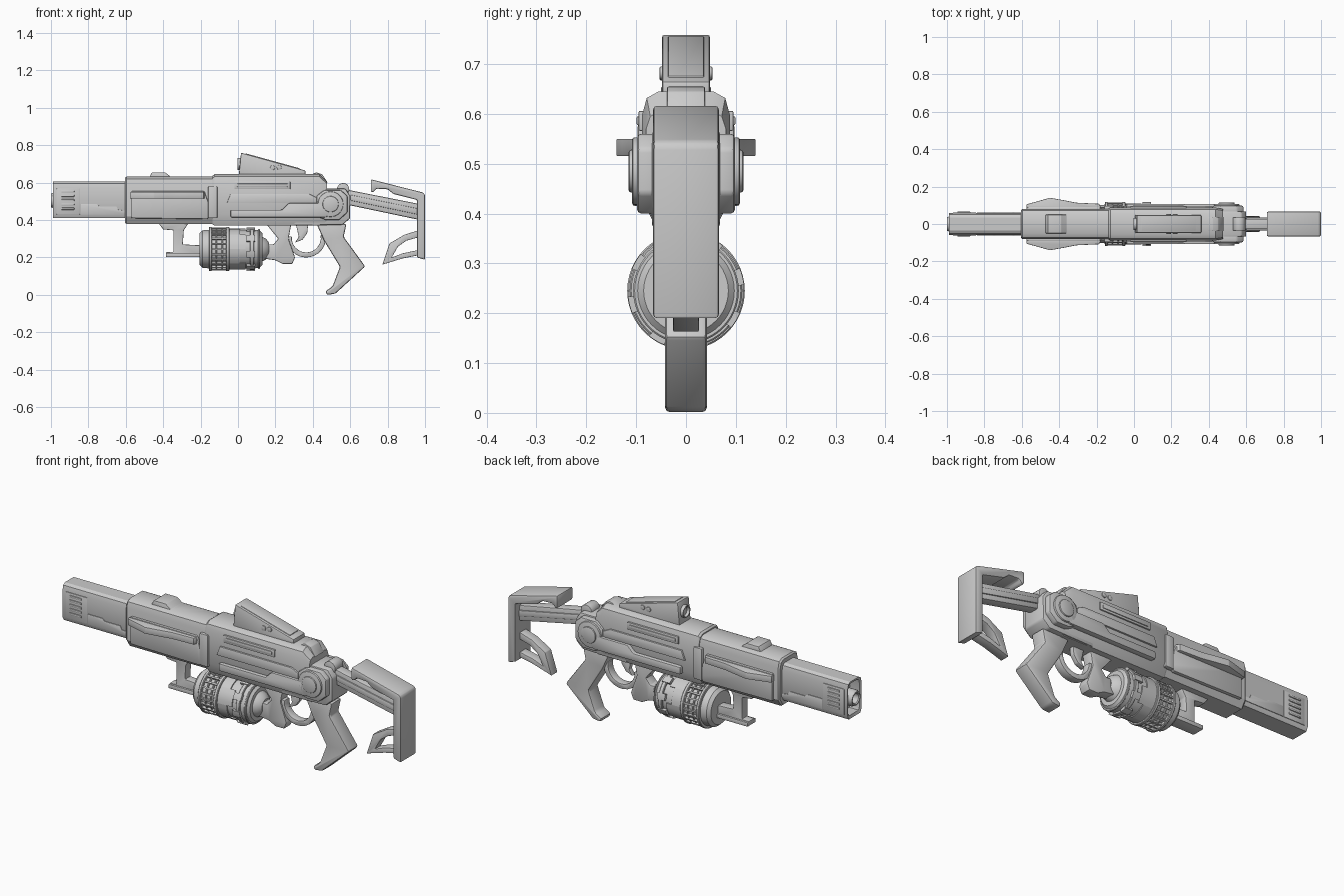
import bpy, bmesh
from math import sin, cos, pi, radians


def finish(bm, name, bevel=0.0, mirror=False, angle=30):
    bmesh.ops.remove_doubles(bm, verts=bm.verts, dist=1e-6)
    bmesh.ops.recalc_face_normals(bm, faces=bm.faces)
    if bevel:
        edges = [e for e in bm.edges if e.is_manifold and e.calc_face_angle(0) > radians(25)]
        bmesh.ops.bevel(bm, geom=edges, offset=bevel, segments=2, profile=0.5,
                        affect='EDGES', clamp_overlap=True)
    me = bpy.data.meshes.new(name)
    bm.to_mesh(me)
    bm.free()
    ob = bpy.data.objects.new(name, me)
    bpy.context.collection.objects.link(ob)
    bpy.ops.object.select_all(action='DESELECT')
    bpy.context.view_layer.objects.active = ob
    ob.select_set(True)
    bpy.ops.object.shade_smooth_by_angle(angle=radians(angle))
    if mirror:
        m = ob.modifiers.new("mirror", 'MIRROR')
        m.use_axis = (False, True, False)
        m.use_mirror_merge = False
    return ob


def skin(name, rings, bevel=0.0, mirror=False):
    """Join equal-length rings of points and cap both ends."""
    bm = bmesh.new()
    vs = [[bm.verts.new(p) for p in r] for r in rings]
    n = len(rings[0])
    for a, b in zip(vs, vs[1:]):
        for i in range(n):
            bm.faces.new((a[i], a[(i + 1) % n], b[(i + 1) % n], b[i]))
    bm.faces.new(vs[0])
    bm.faces.new(vs[-1])
    return finish(bm, name, bevel, mirror)


def prism(name, pts, lo, hi, axis='y', bevel=0.003, mirror=False):
    put = {'x': lambda u, v, t: (t, u, v), 'y': lambda u, v, t: (u, t, v),
           'z': lambda u, v, t: (u, v, t)}[axis]
    return skin(name, [[put(u, v, t) for u, v in pts] for t in (lo, hi)], bevel, mirror)


def rect(x0, x1, z0, z1):
    return [(x0, z0), (x1, z0), (x1, z1), (x0, z1)]


def disc(cu, cv, r, n=32):
    return [(cu + r * cos(2 * pi * i / n), cv + r * sin(2 * pi * i / n)) for i in range(n)]


def sec(x, b, w, t, z0, z1, z2, z3):
    """Eight-sided body section: bottom, middle and top half widths."""
    k = (w + t) / 2 + (w - t) * 0.22
    zk = (z2 + z3) / 2 + (z3 - z2) * 0.22
    half = [(b, z0), (w, z1), (w, z2), (k, zk), (t, z3)]
    return [(x, y, z) for y, z in half] + [(x, -y, z) for y, z in reversed(half)]


def lathe(name, prof, cz, n=48):
    return skin(name, [[(x, r * cos(2 * pi * i / n), cz + r * sin(2 * pi * i / n))
                        for i in range(n)] for x, r in prof])


# Barrel shroud with recessed muzzle
B = (0.048, 0.058, 0.036, 0.41, 0.43, 0.572, 0.605)
I = (0.040, 0.047, 0.030, 0.425, 0.44, 0.565, 0.592)
skin("barrel_shroud", [sec(-0.93, *I), sec(-0.985, *I), sec(-0.99, *B), sec(-0.58, *B)])
lathe("muzzle_ring", [(-0.93, 0.026), (-0.995, 0.026), (-1.0, 0.03), (-1.0, 0.036),
                      (-0.985, 0.042), (-0.925, 0.042)], 0.505, 24)
prism("vent_plate", rect(-0.97, -0.845, 0.43, 0.57), 0.05, 0.061, mirror=True)
for i in range(5):
    z = 0.455 + i * 0.023
    prism("vent_slat", rect(-0.945, -0.875, z, z + 0.011), 0.055, 0.066, mirror=True)
prism("barrel_side_plate", [(-0.84, 0.43), (-0.6, 0.43), (-0.6, 0.45), (-0.64, 0.455), (-0.65, 0.473),
                            (-0.74, 0.473), (-0.755, 0.485), (-0.84, 0.485)],
      0.05, 0.061, bevel=0.001, mirror=True)

# Handguard, its collar and side panels
H = (0.055, 0.08, 0.05, 0.38, 0.42, 0.59, 0.632)
skin("handguard", [sec(-0.605, 0.05, 0.074, 0.046, 0.387, 0.42, 0.585, 0.625),
                   sec(-0.597, *H), sec(-0.1, *H)])
prism("handguard_panel", [(-0.57, 0.41), (-0.165, 0.405), (-0.135, 0.43), (-0.18, 0.555), (-0.57, 0.555)],
      0.07, 0.092, bevel=0.006, mirror=True)
prism("handguard_wing", [(-0.575, 0.08), (-0.575, 0.105), (-0.45, 0.14), (-0.38, 0.128), (-0.31, 0.114),
                         (-0.185, 0.108), (-0.175, 0.08)], 0.515, 0.55, 'z', mirror=True)
prism("front_sight_base", [(-0.48, 0.62), (-0.46, 0.655), (-0.39, 0.655), (-0.36, 0.632), (-0.22, 0.632),
                           (-0.21, 0.62)], -0.05, 0.05)
prism("joint_ribs", rect(-0.16, -0.11, 0.41, 0.58), 0.07, 0.097, bevel=0.006, mirror=True)

# Receiver
R = (0.06, 0.088, 0.055, 0.37, 0.43, 0.598, 0.645)
skin("receiver", [sec(-0.135, 0.056, 0.083, 0.05, 0.375, 0.43, 0.593, 0.638), sec(-0.125, *R),
                  sec(0.435, *R), sec(0.475, 0.06, 0.08, 0.05, 0.37, 0.43, 0.57, 0.605)])
prism("receiver_slot_frame", rect(-0.02, 0.28, 0.566, 0.606), 0.07, 0.095, mirror=True)
prism("receiver_slot_bar", rect(-0.005, 0.265, 0.577, 0.595), 0.08, 0.099, mirror=True)
prism("upper_side_rail", [(-0.06, 0.49), (-0.04, 0.54), (0.38, 0.54), (0.42, 0.52), (0.42, 0.49)],
      0.08, 0.097, mirror=True)
prism("lower_side_rail", [(-0.04, 0.415), (0.47, 0.415), (0.5, 0.44), (0.5, 0.49), (0.27, 0.49),
                          (0.235, 0.455), (-0.04, 0.455)], 0.075, 0.108, bevel=0.006, mirror=True)
prism("rear_top_block", [(0.38, 0.64), (0.42, 0.655), (0.45, 0.645), (0.48, 0.6), (0.38, 0.6)], -0.038, 0.038)

# Wedge scope with lens and bolts
prism("scope_body", [(0.004, 0.635), (0.016, 0.76), (0.36, 0.665), (0.36, 0.635)], -0.048, 0.048, bevel=0.005)
prism("scope_top_plate", [(0.04, 0.745), (0.04, 0.757), (0.33, 0.677), (0.33, 0.665)], -0.036, 0.036)
lathe("scope_lens", [(0.03, 0.02), (0.005, 0.022), (-0.004, 0.026), (-0.004, 0.031), (0.03, 0.034)], 0.70, 24)
for x, z in ((0.185, 0.68), (0.22, 0.682)):
    prism("scope_bolt", disc(x, z, 0.013, 16), 0.04, 0.053, mirror=True)

# Rear frame, pivot and rear sight
prism("rear_frame", [(0.3, 0.37), (0.56, 0.375), (0.6, 0.41), (0.6, 0.53), (0.575, 0.568), (0.44, 0.568),
                     (0.3, 0.5)], -0.068, 0.068, bevel=0.008)
prism("pivot_ear", [(0.42, 0.42), (0.47, 0.4), (0.54, 0.4), (0.585, 0.44), (0.585, 0.53), (0.55, 0.56),
                    (0.46, 0.56), (0.42, 0.53)], 0.05, 0.098, bevel=0.008, mirror=True)
prism("pivot_disc", disc(0.495, 0.485, 0.068), 0.08, 0.108, bevel=0.005, mirror=True)
prism("pivot_cap", disc(0.495, 0.485, 0.043), 0.09, 0.115, bevel=0.005, mirror=True)
prism("rear_sight", disc(0.562, 0.565, 0.033, 20), -0.035, 0.035)

# Folding stock
prism("stock_arm", [(0.57, 0.565), (0.965, 0.487), (0.965, 0.402), (0.57, 0.485)], -0.028, 0.028, bevel=0.008)
prism("stock_arm_rib", [(0.6, 0.535), (0.96, 0.462), (0.96, 0.43), (0.6, 0.505)], -0.034, 0.034)
prism("cheek_rest_and_butt", [(0.71, 0.618), (0.99, 0.547), (1.0, 0.535), (1.0, 0.188), (0.957, 0.2),
                              (0.957, 0.508), (0.83, 0.54), (0.8, 0.565), (0.74, 0.568), (0.725, 0.55),
                              (0.71, 0.55)], -0.066, 0.066, bevel=0.012)
prism("stock_lower_loop", [(0.965, 0.212), (0.88, 0.195), (0.772, 0.162), (0.81, 0.275), (0.89, 0.322),
                           (0.965, 0.345), (0.965, 0.308), (0.9, 0.29), (0.855, 0.258), (0.822, 0.2),
                           (0.88, 0.222), (0.965, 0.24)], -0.026, 0.026)

# Grip, trigger guard and trigger
prism("grip", [(0.42, 0.38), (0.58, 0.38), (0.565, 0.31), (0.68, 0.152), (0.52, 0.006), (0.475, 0.0),
               (0.468, 0.02), (0.505, 0.045), (0.545, 0.15), (0.46, 0.29)], -0.042, 0.042, bevel=0.01)
arc = [radians(a) for a in range(175, 371, 15)]
prism("trigger_guard", [(0.365 + 0.105 * cos(a), 0.305 + 0.105 * sin(a)) for a in arc] +
      [(0.365 + 0.078 * cos(a), 0.305 + 0.078 * sin(a)) for a in reversed(arc)], -0.022, 0.022)
prism("trigger", [(0.31, 0.375), (0.375, 0.375), (0.37, 0.33), (0.345, 0.295), (0.305, 0.28), (0.325, 0.31)],
      -0.013, 0.013)
prism("magazine_link", [(0.1, 0.27), (0.19, 0.27), (0.215, 0.3), (0.15, 0.38), (0.285, 0.38), (0.27, 0.3),
                        (0.305, 0.2), (0.29, 0.165), (0.24, 0.165), (0.2, 0.185), (0.1, 0.2)],
      -0.03, 0.03, bevel=0.006)

# Front bracket
prism("bracket_post", [(-0.43, 0.39), (-0.26, 0.39), (-0.29, 0.345), (-0.295, 0.27), (-0.2, 0.265),
                       (-0.2, 0.205), (-0.385, 0.205), (-0.385, 0.228), (-0.345, 0.23), (-0.345, 0.345),
                       (-0.4, 0.35)], -0.024, 0.024, bevel=0.004)
prism("bracket_foot", rect(-0.385, -0.19, 0.203, 0.225), -0.034, 0.034)

# Drum magazine: core, rings, grid and stepped plates
CZ = 0.245
lathe("drum_core", [(-0.206, 0.06), (-0.206, 0.085), (-0.19, 0.1), (-0.16, 0.103), (0.09, 0.103), (0.115, 0.1),
                    (0.13, 0.085), (0.13, 0.065), (0.15, 0.055), (0.165, 0.035)], CZ)
for x, w, r in ((-0.148, 0.016, 0.118), (-0.115, 0.008, 0.112), (-0.085, 0.008, 0.112),
                (-0.055, 0.018, 0.118), (0.075, 0.022, 0.113), (0.113, 0.01, 0.106)):
    h = w / 2
    lathe("drum_ring", [(x - h, r - 0.02), (x - h, r - 0.003), (x - h + 0.003, r), (x + h - 0.003, r),
                        (x + h, r - 0.003), (x + h, r - 0.02)], CZ)


def curved_plate(name, x0, x1, a0, a1, r):
    rings = []
    for i in range(5):
        a = a0 + (a1 - a0) * i / 4
        rings.append([(x, q * cos(a), CZ + q * sin(a)) for x, q in
                      ((x0, r - 0.015), (x1, r - 0.015), (x1, r), (x0, r))])
    skin(name, rings)


for i in range(24):
    a = 2 * pi * i / 24
    curved_plate("drum_grid_bar", -0.148, -0.055, a - 0.035, a + 0.035, 0.115)
for i in range(8):
    a = 2 * pi * i / 8
    curved_plate("drum_step_plate", -0.046, 0.01 + 0.03 * (i % 2), a, a + pi / 4, 0.109)
    curved_plate("drum_rear_tab", 0.045, 0.09, a + 0.1, a + 0.4, 0.117)
